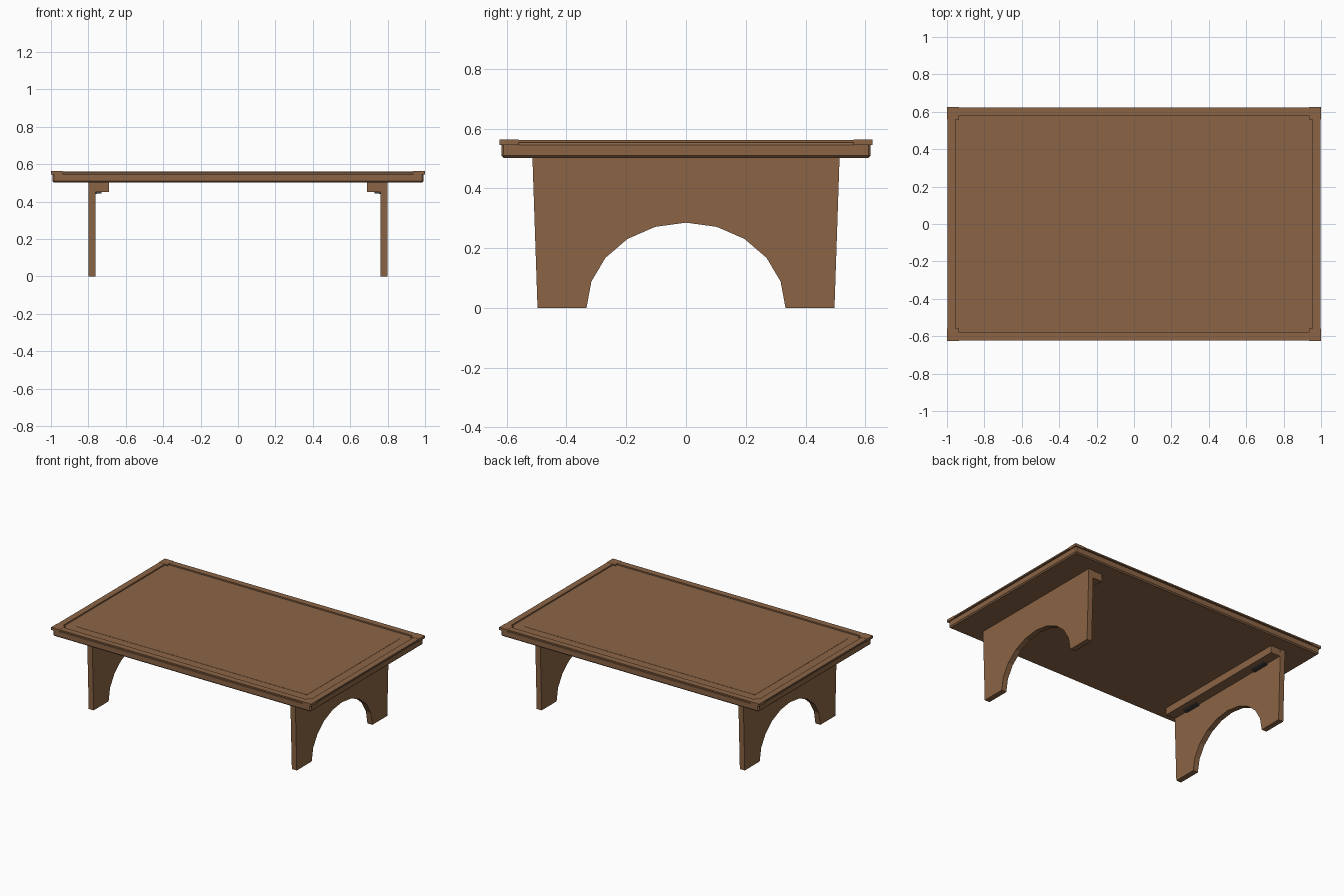
import bpy, bmesh, math

if "Cube" in bpy.data.objects:
    bpy.data.objects.remove(bpy.data.objects["Cube"])

def material(name, rgb):
    m = bpy.data.materials.new(name)
    m.diffuse_color = (*rgb, 1)
    m.use_nodes = True
    m.node_tree.nodes["Principled BSDF"].inputs["Base Color"].default_value = m.diffuse_color
    return m

wood = material("brown wood", (0.258, 0.130, 0.060))
metal = material("dark metal", (0.06, 0.055, 0.052))

def finish(name, bm, mat):
    bmesh.ops.recalc_face_normals(bm, faces=bm.faces)
    me = bpy.data.meshes.new(name)
    bm.to_mesh(me)
    bm.free()
    me.materials.append(mat)
    ob = bpy.data.objects.new(name, me)
    bpy.context.collection.objects.link(ob)
    return ob

def box(name, x0, x1, y0, y1, z0, z1, mat=wood, bevel=0):
    bm = bmesh.new()
    bmesh.ops.create_cube(bm, size=1)
    for v in bm.verts:
        v.co = ((x0 + x1) / 2 + v.co.x * (x1 - x0),
                (y0 + y1) / 2 + v.co.y * (y1 - y0),
                (z0 + z1) / 2 + v.co.z * (z1 - z0))
    if bevel:
        bmesh.ops.bevel(bm, geom=bm.edges[:], offset=bevel, segments=1,
                        affect='EDGES', profile=0.5)
    return finish(name, bm, mat)

def span(a, b, s):
    return sorted((a * s, b * s))

# tabletop slab with chamfered edges, and the flush centre panel
box("tabletop", -0.992, 0.992, -0.618, 0.618, 0.502, 0.553, bevel=0.008)
box("centre_panel", -0.887, 0.887, -0.51, 0.51, 0.545, 0.5545)

# raised rim strips
for s, n in ((-1, "left"), (1, "right")):
    box(n + "_rim", *span(0.955, 0.998, s), -0.56, 0.56, 0.5525, 0.562)
for s, n in ((-1, "front"), (1, "back")):
    box(n + "_rim", -0.935, 0.935, *span(0.58, 0.623, s), 0.5525, 0.562)

# corner blocks
for sx in (-1, 1):
    for sy in (-1, 1):
        box("corner_block", *span(0.935, 1.0, sx), *span(0.56, 0.625, sy),
            0.545, 0.563)

# arched leg panels, folding cleats and hinges
def leg_panel(name, x0, x1):
    prof = [(0.497, 0), (0.514, 0.503), (-0.514, 0.503), (-0.497, 0)]
    for i in range(11):
        a = math.pi * (1 - i / 10)
        prof.append((0.333 * math.cos(a), 0.285 * math.sin(a)))
    bm = bmesh.new()
    face = bm.faces.new([bm.verts.new((x0, y, z)) for y, z in prof])
    r = bmesh.ops.extrude_face_region(bm, geom=[face])
    bmesh.ops.translate(bm, vec=(x1 - x0, 0, 0),
                        verts=[g for g in r["geom"] if isinstance(g, bmesh.types.BMVert)])
    bmesh.ops.triangulate(bm, faces=[f for f in bm.faces if len(f.verts) > 4])
    return finish(name, bm, wood)

for s, n in ((-1, "left"), (1, "right")):
    leg_panel(n + "_leg", *span(0.762, 0.80, s))
    box(n + "_cleat", *span(0.69, 0.763, s), -0.51, 0.51, 0.452, 0.503)
    for y in (-0.33, 0.33):
        box(n + "_hinge", *span(0.73, 0.763, s), y - 0.06, y + 0.06,
            0.444, 0.453, metal)
        bm = bmesh.new()
        bmesh.ops.create_cone(bm, cap_ends=True, segments=8, radius1=0.006,
                              radius2=0.006, depth=0.12)
        for v in bm.verts:
            v.co = (s * 0.757 + v.co.x, y + v.co.z, 0.446 + v.co.y)
        finish(n + "_hinge_pin", bm, metal)
